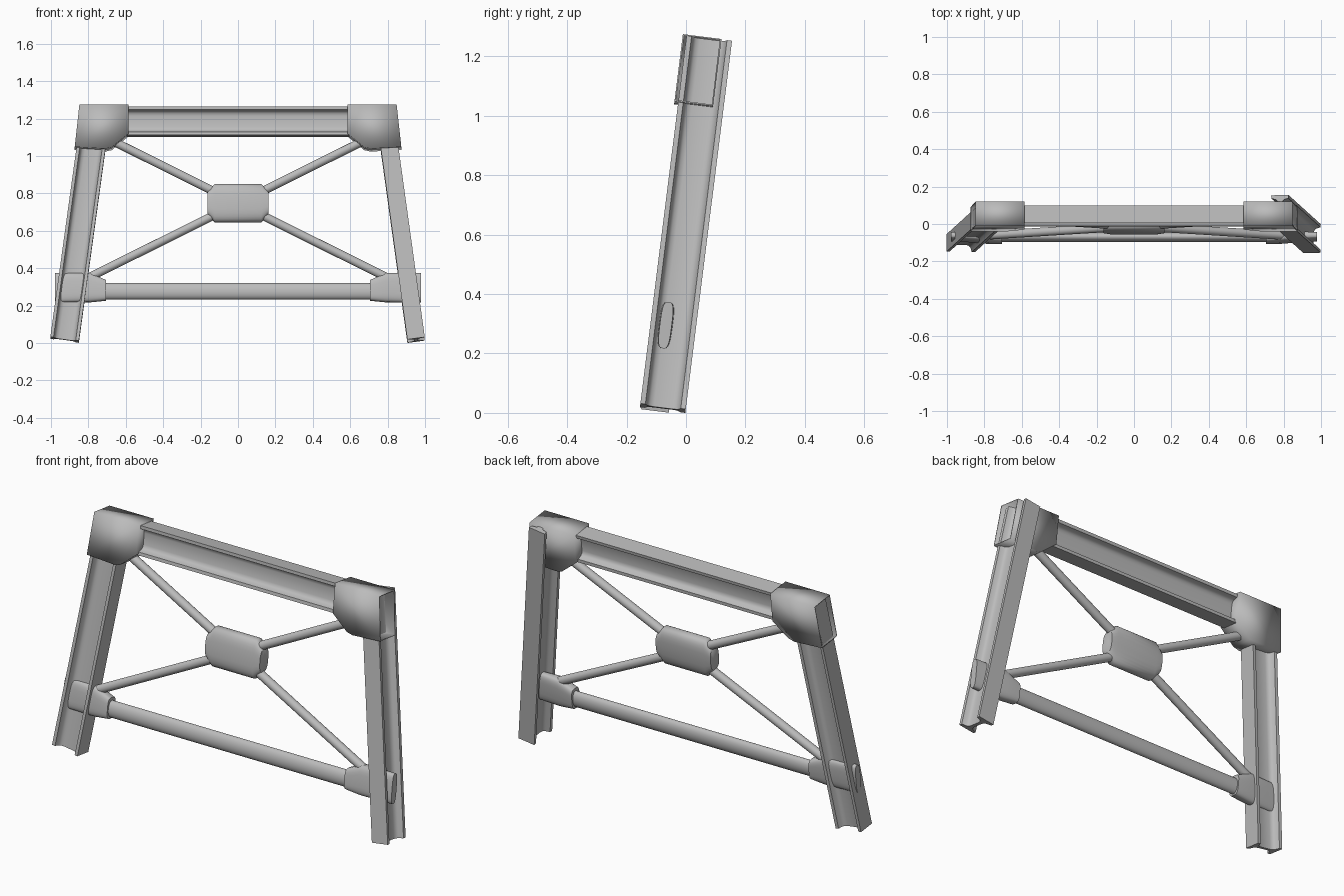
import bpy, bmesh
from math import cos, sin, pi, radians, copysign
from mathutils import Vector, Matrix

cube = bpy.data.objects.get("Cube")
if cube:
    bpy.data.objects.remove(cube)

steel = bpy.data.materials.new("grey_steel")
steel.use_nodes = True
steel.diffuse_color = (0.5, 0.5, 0.5, 1)
steel.node_tree.nodes["Principled BSDF"].inputs["Base Color"].default_value = (0.5, 0.5, 0.5, 1)

# The whole frame is drawn upright, then leaned back
LEAN = Matrix.Translation((0, -0.08, 0)) @ Matrix.Rotation(radians(-7.16), 4, 'X')
MID = -0.025


def finish(name, bm, angle=40):
    bmesh.ops.recalc_face_normals(bm, faces=bm.faces)
    bm.transform(LEAN)
    mesh = bpy.data.meshes.new(name)
    bm.to_mesh(mesh)
    bm.free()
    mesh.materials.append(steel)
    obj = bpy.data.objects.new(name, mesh)
    bpy.context.collection.objects.link(obj)
    bpy.ops.object.select_all(action='DESELECT')
    obj.select_set(True)
    bpy.context.view_layer.objects.active = obj
    bpy.ops.object.shade_smooth_by_angle(angle=radians(angle))
    return obj


def loft(bm, rings):
    """Skin closed rings of points and cap both ends."""
    loops = [[bm.verts.new(p) for p in ring] for ring in rings]
    for a, b in zip(loops, loops[1:]):
        for i in range(len(a)):
            j = (i + 1) % len(a)
            bm.faces.new((a[i], a[j], b[j], b[i]))
    bm.faces.new(loops[0])
    bm.faces.new(loops[-1])


# Quarter of the I section: (along depth, along width), web to flange
QUARTER = [(0.03, 0.009), (0.044, 0.013), (0.053, 0.022), (0.06, 0.046), (0.077, 0.047)]


def girder(name, start, end, depth_dir):
    start, end = Vector(start), Vector(end)
    axis = (end - start).normalized()
    d = Vector(depth_dir)
    d = (d - axis * d.dot(axis)).normalized()
    w = axis.cross(d)
    back = QUARTER[::-1]
    section = (QUARTER + [(u, -v) for u, v in back]
               + [(-u, -v) for u, v in QUARTER] + [(-u, v) for u, v in back])
    bm = bmesh.new()
    loft(bm, [[p + d * u + w * v for u, v in section] for p in (start, end)])
    finish(name, bm)


def flat_tube(name, stations, power=1.0, sides=28):
    """Flattened tube along x; stations are (x, low, high, half depth)."""
    rings = []
    for x, low, high, half in stations:
        ring = []
        for k in range(sides):
            c, s = cos(2 * pi * k / sides), sin(2 * pi * k / sides)
            c, s = (copysign(abs(t) ** power, t) for t in (c, s))
            ring.append(Vector((x, MID + half * c, (low + high) / 2 + s * (high - low) / 2)))
        rings.append(ring)
    bm = bmesh.new()
    loft(bm, rings)
    finish(name, bm, 50)


def rod(name, start, end, radius=0.023):
    start, end = Vector(start), Vector(end)
    turn = (end - start).to_track_quat('Z', 'Y').to_matrix().to_4x4()
    bm = bmesh.new()
    bmesh.ops.create_cone(bm, segments=20, radius1=radius, radius2=radius,
                          depth=(end - start).length, cap_ends=True,
                          matrix=Matrix.Translation((start + end) / 2) @ turn)
    finish(name, bm)


# Hollow corner sleeve, open at its outer end
SLEEVE = [(0.848, 1.274), (0.585, 1.274), (0.585, 1.118), (0.675, 1.044),
          (0.71, 1.036), (0.873, 1.046)]


def corner_sleeve(name, side):
    bm = bmesh.new()
    loft(bm, [[Vector((side * x, y, z)) for x, z in SLEEVE] for y in (-0.09, 0.041)])
    bm.faces.ensure_lookup_table()
    outer = max(bm.faces, key=lambda f: side * f.calc_center_median().x)
    bmesh.ops.delete(bm, geom=[outer], context='FACES_ONLY')
    obj = finish(name, bm, 120)
    wall = obj.modifiers.new("wall", 'SOLIDIFY')
    wall.thickness = 0.007
    wall.offset = -1


# Legs: the two girders are turned a quarter turn from each other
girder("left_leg", (0.952, 0, 0.016), (0.78, 0, 1.266), (0, 1, 0))
girder("right_leg", (-0.927, MID, 0.014), (-0.757, MID, 1.255), (1, 0, 0))

# Crossbeam and lower rail
girder("top_beam", (-0.72, MID, 1.189), (0.72, MID, 1.189), (0, 0, 1))
flat_tube("lower_rail", [(x, 0.232, 0.32, 0.026) for x in (-0.76, 0.76)])

# Diagonal braces and their middle joint
for side, label in ((1, "rising"), (-1, "falling")):
    rod(label + "_brace", (-side * 0.82, MID, 0.338), (side * 0.7, MID, 1.1))
flat_tube("brace_joint", [(-0.163, 0.69, 0.81, 0.036), (-0.125, 0.646, 0.854, 0.04),
                          (0.125, 0.646, 0.854, 0.04), (0.163, 0.69, 0.81, 0.036)], 0.7)

# Joints at the corners
for side, label in ((1, "left"), (-1, "right")):
    corner_sleeve(label + "_corner_sleeve", side)
    flat_tube(label + "_rail_bracket",
              [(side * x, low, high, half) for x, low, high, half in
               ((0.705, 0.225, 0.335, 0.034), (0.79, 0.216, 0.373, 0.034),
                (0.9, 0.216, 0.373, 0.024), (0.978, 0.216, 0.373, 0.02))], 0.6)
